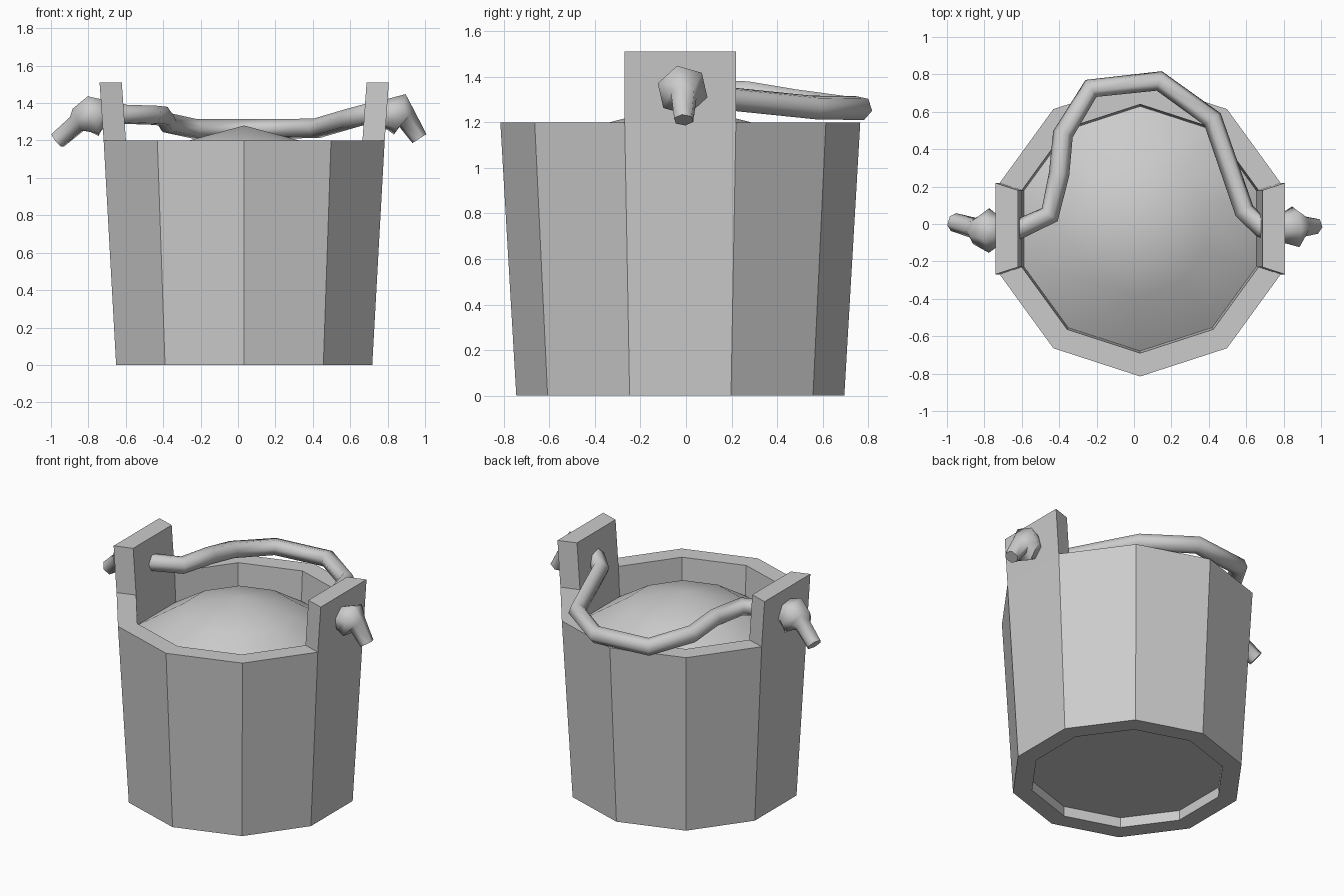
import bpy
import bmesh
from math import sin, cos, radians
from mathutils import Vector

cube = bpy.data.objects.get("Cube")
if cube:
    bpy.data.objects.remove(cube, do_unlink=True)

SIDES = 10
CENTRE = Vector((0.033, -0.025, 0))

grey = bpy.data.materials.new("plain_grey")
grey.use_nodes = True
grey.diffuse_color = (0.6, 0.6, 0.6, 1)
grey.node_tree.nodes["Principled BSDF"].inputs["Base Color"].default_value = (0.6, 0.6, 0.6, 1)


def ring(bm, radius, z):
    """Ten-sided ring of vertices with one corner pointing to the front."""
    verts = []
    for i in range(SIDES):
        a = radians(-90 + 360 / SIDES * i)
        verts.append(bm.verts.new(CENTRE + Vector((radius * cos(a), radius * sin(a), z))))
    return verts


def bridge(bm, lower, upper):
    """Join two rings; returns the faces in order round the ring."""
    return [bm.faces.new((lower[i], lower[(i + 1) % SIDES],
                          upper[(i + 1) % SIDES], upper[i])) for i in range(SIDES)]


def finish(bm, name):
    bmesh.ops.recalc_face_normals(bm, faces=bm.faces)
    mesh = bpy.data.meshes.new(name)
    bm.to_mesh(mesh)
    bm.free()
    mesh.materials.append(grey)
    obj = bpy.data.objects.new(name, mesh)
    bpy.context.collection.objects.link(obj)
    return obj


def smooth(obj, angle):
    bpy.ops.object.select_all(action='DESELECT')
    obj.select_set(True)
    bpy.context.view_layer.objects.active = obj
    bpy.ops.object.shade_smooth_by_angle(angle=radians(angle))


# Tapered staves, with the two side staves raised into lugs
bm = bmesh.new()
outer_low, outer_top = ring(bm, 0.72, 0), ring(bm, 0.79, 1.2)
inner_top, inner_low = ring(bm, 0.665, 1.2), ring(bm, 0.6, 0)
bridge(bm, outer_low, outer_top)
rim = bridge(bm, outer_top, inner_top)
bridge(bm, inner_top, inner_low)
bridge(bm, inner_low, outer_low)
for stave in (2, 7):
    top = bmesh.ops.extrude_discrete_faces(bm, faces=[rim[stave]])["faces"][0]
    side = 1 if stave == 2 else -1
    lift = bmesh.ops.extrude_face_region(bm, geom=[top])["geom"]
    raised = [v for v in lift if isinstance(v, bmesh.types.BMVert)]
    bmesh.ops.translate(bm, verts=raised, vec=(0.022 * side, 0, 0.31))
bmesh.ops.remove_doubles(bm, verts=bm.verts, dist=0.0005)
# Drop the rim and extrusion faces now buried under the lugs
buried = [f for f in bm.faces if abs(f.normal.z) > 0.9 and
          all(abs(v.co.z - 1.2) < 0.01 for v in f.verts) and
          abs(f.calc_center_median().x - CENTRE.x) > 0.67]
bmesh.ops.delete(bm, geom=buried, context='FACES_ONLY')
finish(bm, "bucket_staves")

# Recessed base board
bm = bmesh.new()
bm.faces.new(ring(bm, 0.604, 0.07))
finish(bm, "base_board")

# Domed contents
bm = bmesh.new()
edge, middle = ring(bm, 0.655, 1.0), ring(bm, 0.36, 1.187)
apex = bm.verts.new(CENTRE + Vector((0, 0, 1.28)))
bridge(bm, edge, middle)
for i in range(SIDES):
    bm.faces.new((middle[i], middle[(i + 1) % SIDES], apex))
smooth(finish(bm, "domed_contents"), 60)

# Rope handle with a knot outside each lug: x, y, z, thickness
path = [
    (-0.965, 0.01, 1.20, 0.05), (-0.86, -0.02, 1.29, 0.055),
    (-0.84, -0.03, 1.31, 0.08), (-0.775, -0.035, 1.33, 0.12),
    (-0.735, -0.03, 1.34, 0.09), (-0.60, -0.02, 1.34, 0.055),
    (-0.45, 0.05, 1.335, 0.055), (-0.40, 0.27, 1.33, 0.055),
    (-0.38, 0.48, 1.295, 0.055), (-0.23, 0.725, 1.262, 0.055),
    (0.135, 0.765, 1.262, 0.055), (0.42, 0.56, 1.265, 0.055),
    (0.59, 0.07, 1.315, 0.055), (0.68, -0.02, 1.34, 0.055),
    (0.80, -0.02, 1.34, 0.085), (0.865, -0.015, 1.34, 0.115),
    (0.90, -0.01, 1.32, 0.06), (0.97, -0.01, 1.21, 0.045),
]
curve = bpy.data.curves.new("rope_handle", 'CURVE')
curve.dimensions = '3D'
curve.bevel_depth = 1.0
curve.bevel_resolution = 1
curve.use_fill_caps = True
spline = curve.splines.new('POLY')
spline.points.add(len(path) - 1)
for point, (x, y, z, thickness) in zip(spline.points, path):
    point.co = (x, y, z, 1)
    point.radius = thickness
curve.materials.append(grey)
handle = bpy.data.objects.new("rope_handle", curve)
bpy.context.collection.objects.link(handle)
bpy.ops.object.select_all(action='DESELECT')
handle.select_set(True)
bpy.context.view_layer.objects.active = handle
bpy.ops.object.convert(target='MESH')
smooth(bpy.context.view_layer.objects.active, 75)
